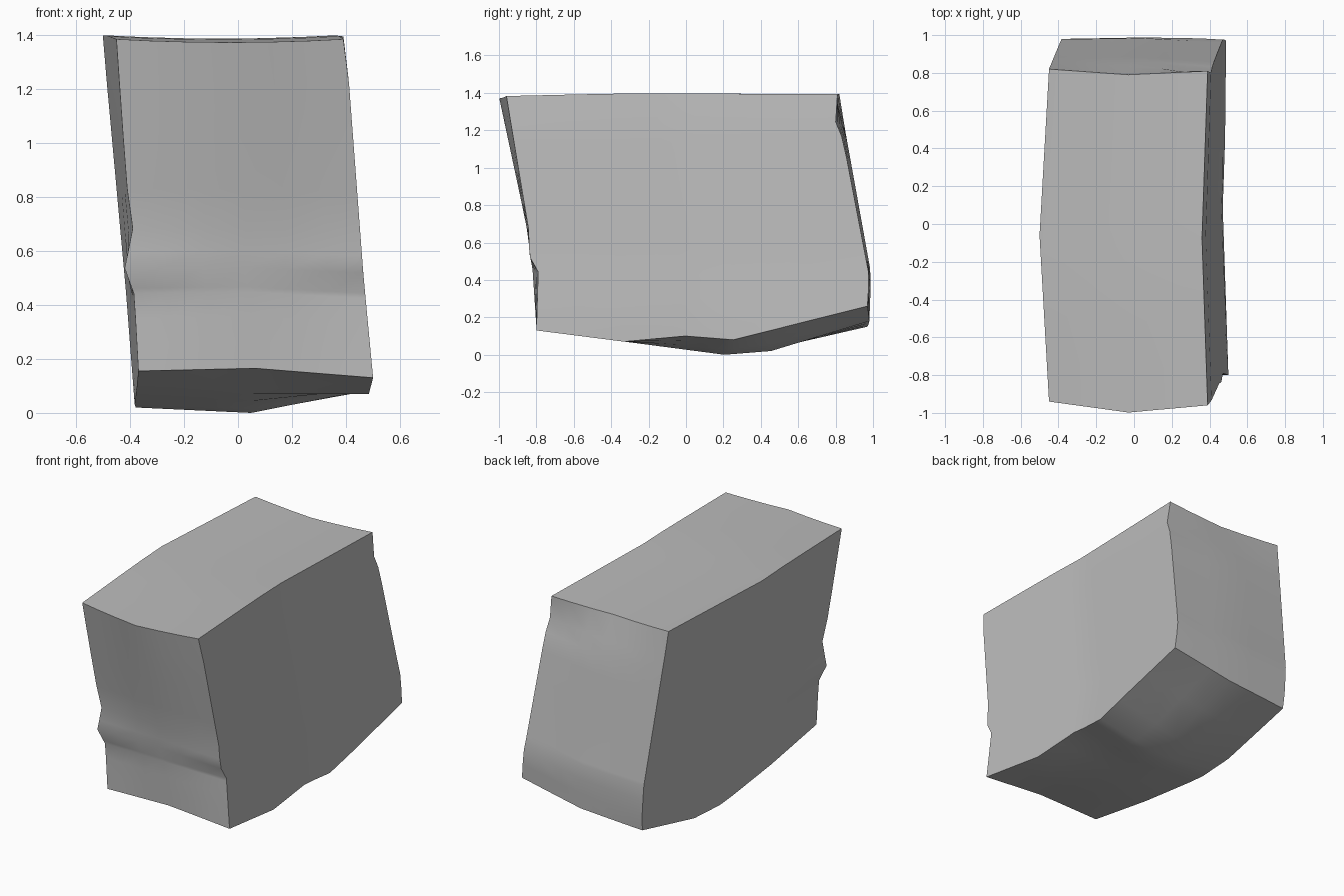
import bpy, bmesh, math

cube = bpy.data.objects.get("Cube")
if cube:
    bpy.data.objects.remove(cube)

TOP = 1.385


def lerp(a, b, t):
    return a + (b - a) * t


def curve(knots, t):
    """Straight-line interpolation through (position, value) knots."""
    if t <= knots[0][0]:
        return knots[0][1]
    for (p, a), (q, b) in zip(knots, knots[1:]):
        if t <= q:
            return lerp(a, b, (t - p) / (q - p))
    return knots[-1][1]


def blend(u, left, middle, right, t):
    """Mix three profiles across the width of the block."""
    side = right if u > 0 else left
    return lerp(curve(middle, t), curve(side, t), abs(u))


# Underside height along the depth
under_left = [(-1, .155), (-.47, .08), (.13, .02), (.41, .03), (1, .15)]
under_mid = [(-1, .165), (-.47, .07), (.13, 0), (.41, .02), (1, .18)]
under_right = [(-1, .13), (-.47, .07), (-.1, .1), (.19, .08), (1, .26)]

# Front and back faces by height; the front has an overhanging ledge
front_left = [(.15, -.8), (.44, -.8), (.53, -.83), (.68, -.83), (1.38, -.94)]
front_mid = [(.15, -.8), (.45, -.82), (.7, -.855), (1.38, -1)]
front_right = [(.13, -.8), (.45, -.79), (.53, -.84), (.66, -.84), (1.38, -.96)]
back_left = [(.15, .97), (.2, .98), (.43, .98), (1.15, .86), (1.38, .82)]
back_mid = [(.17, .98), (.43, .99), (1.15, .86), (1.38, .79)]
back_right = [(.26, .97), (.42, .98), (1.15, .84), (1.24, .8), (1.38, .81)]

# Side faces by height, with a chipped front edge on one side
side_left = [(0, -.36), (.45, -.385), (1.38, -.45)]
chip = [(.44, 0), (.53, -.03), (.68, .012), (.85, 0)]
side_right = [(.13, .5), (.5, .465), (1.23, .41), (1.38, .39)]


def shape(u, v, w):
    """Map a point of the unit block to the weathered stone."""
    low = blend(u, under_left, under_mid, under_right, v)
    top = TOP + .012 * u * u - .02 * max(0, -v - .3) - .004 * max(0, v)
    z = lerp(low, top, w)
    mid = 1 - abs(v)
    x_left = curve(side_left, z) - mid * lerp(.02, .05, z / TOP)
    x_left += curve(chip, z) * max(0, -v * 2 - 1)
    x_right = curve(side_right, z) - .03 * mid
    y_front = blend(u, front_left, front_mid, front_right, z)
    y_back = blend(u, back_left, back_mid, back_right, z)
    return (lerp(x_left, x_right, (u + 1) / 2),
            lerp(y_front, y_back, (v + 1) / 2), z)


# Grid lines follow the kinks in the profiles
us = [-1, -.7, -.35, 0, .35, .7, 1]
vs = [-1, -.75, -.47, -.25, -.1, 0, .13, .19, .41, .7, 1]
ws = [0, .08, .16, .235, .25, .31, .36, .43, .55, .7, .8, .87, 1]

bm = bmesh.new()
cache = {}


def vert(u, v, w):
    key = (u, v, w)
    if key not in cache:
        cache[key] = bm.verts.new(shape(u, v, w))
    return cache[key]


def sheet(a_line, b_line, place):
    for a, a2 in zip(a_line, a_line[1:]):
        for b, b2 in zip(b_line, b_line[1:]):
            bm.faces.new([vert(*place(*p)) for p in
                          ((a, b), (a2, b), (a2, b2), (a, b2))])


# Six faces of the stone block
for end in (-1, 1):
    sheet(vs, ws, lambda v, w: (end, v, w))
    sheet(us, ws, lambda u, w: (u, end, w))
    sheet(us, vs, lambda u, v: (u, v, max(0, end)))
bmesh.ops.recalc_face_normals(bm, faces=bm.faces)

mesh = bpy.data.meshes.new("stone_block")
bm.to_mesh(mesh)
bm.free()
stone = bpy.data.objects.new("stone_block", mesh)
bpy.context.collection.objects.link(stone)

# Plain grey stone
grey = bpy.data.materials.new("stone_grey")
grey.use_nodes = True
colour = (.5, .5, .5, 1)
grey.diffuse_color = colour
grey.node_tree.nodes["Principled BSDF"].inputs["Base Color"].default_value = colour
mesh.materials.append(grey)

bpy.ops.object.select_all(action="DESELECT")
stone.select_set(True)
bpy.context.view_layer.objects.active = stone
bpy.ops.object.shade_smooth_by_angle(angle=math.radians(32))
